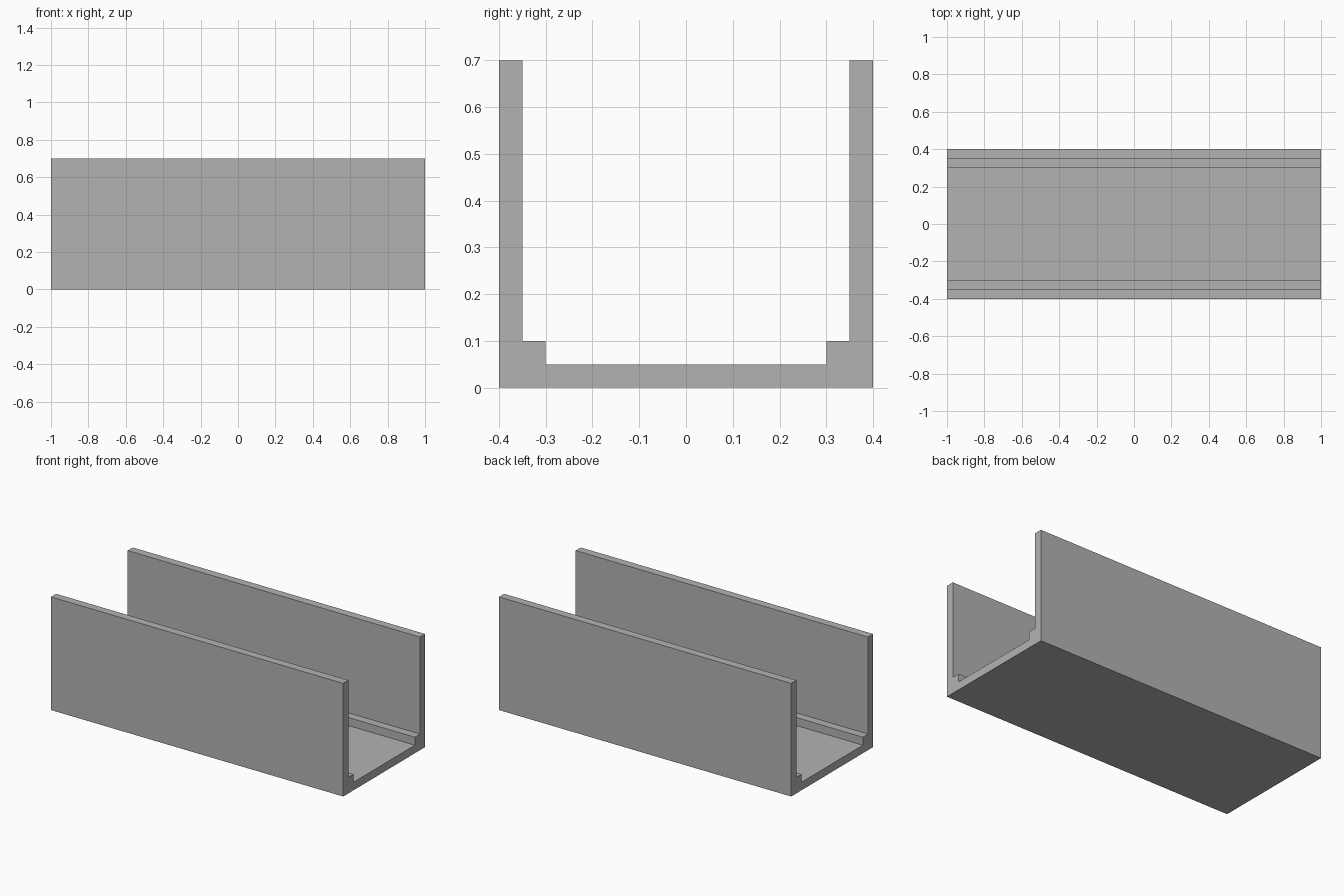
import bpy
import bmesh

cube = bpy.data.objects.get("Cube")
if cube:
    bpy.data.objects.remove(cube, do_unlink=True)

LENGTH = 2.0

grey = bpy.data.materials.new("plain grey")
grey.use_nodes = True
colour = (0.45, 0.45, 0.45, 1)
grey.diffuse_color = colour
grey.node_tree.nodes["Principled BSDF"].inputs["Base Color"].default_value = colour

# Half of the channel section (y, z): wall, inner ledge and floor
half = [(0.4, 0), (0.4, 0.7), (0.35, 0.7), (0.35, 0.1), (0.3, 0.1), (0.3, 0.05)]
section = half + [(-y, z) for y, z in reversed(half)]

# Extrude the section along the length
bm = bmesh.new()
end = bm.faces.new([bm.verts.new((-LENGTH / 2, y, z)) for y, z in section])
result = bmesh.ops.extrude_face_region(bm, geom=[end], use_keep_orig=True)
moved = [v for v in result["geom"] if isinstance(v, bmesh.types.BMVert)]
bmesh.ops.translate(bm, verts=moved, vec=(LENGTH, 0, 0))
bmesh.ops.recalc_face_normals(bm, faces=bm.faces)

mesh = bpy.data.meshes.new("channel")
bm.to_mesh(mesh)
bm.free()
mesh.materials.append(grey)
channel = bpy.data.objects.new("channel", mesh)
bpy.context.collection.objects.link(channel)
